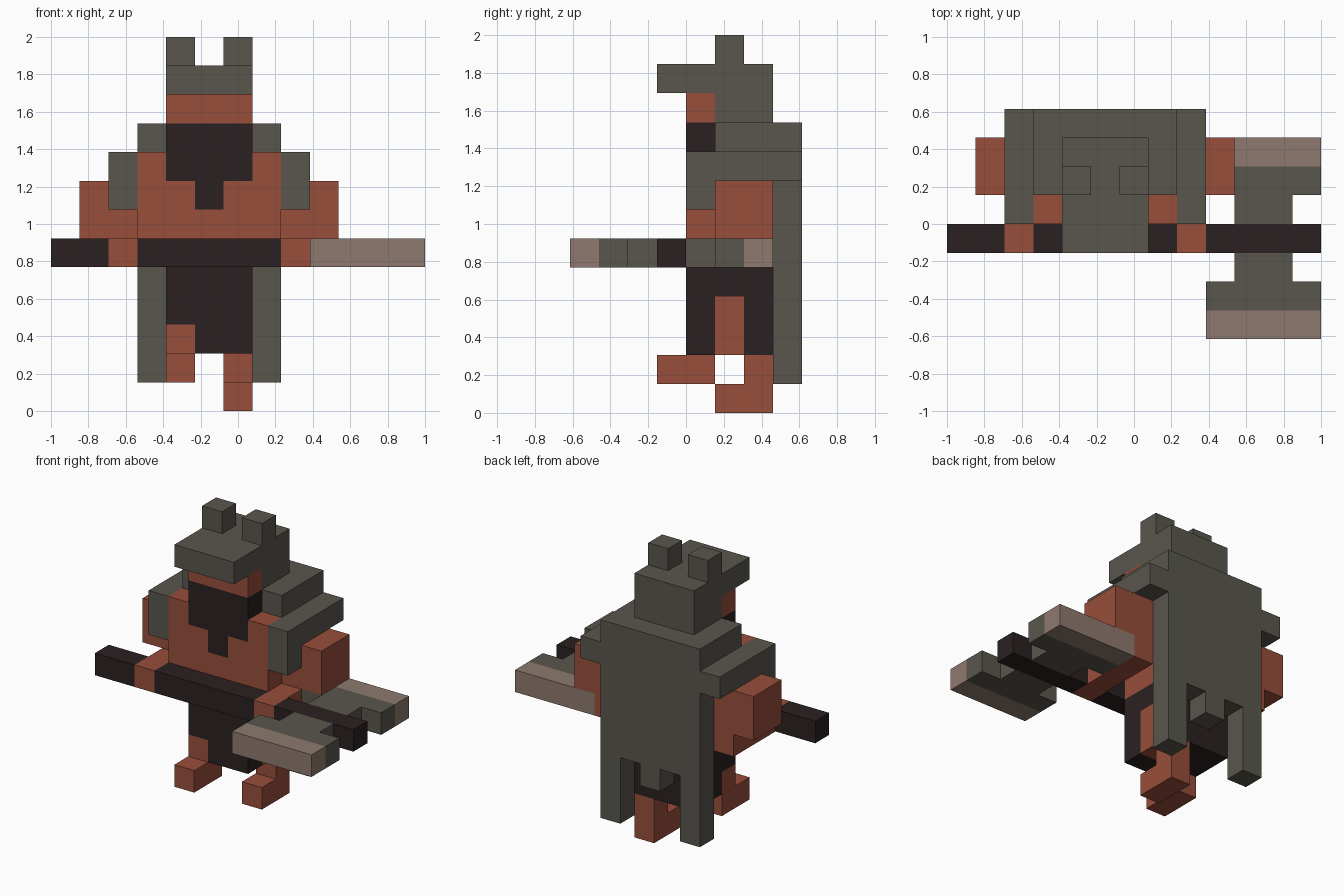
import bpy, bmesh
from mathutils import Matrix, Vector

cube = bpy.data.objects.get("Cube")
if cube:
    bpy.data.objects.remove(cube, do_unlink=True)

U = 2 / 13                       # one block
ORIGIN = Vector((-1, -4 * U, 0))  # corner of the block grid


def material(name, rgb):
    lin = [((c / 255 + 0.055) / 1.055) ** 2.4 for c in rgb]
    m = bpy.data.materials.new(name)
    m.use_nodes = True
    m.diffuse_color = (*lin, 1)
    bsdf = m.node_tree.nodes["Principled BSDF"]
    bsdf.inputs["Base Color"].default_value = (*lin, 1)
    bsdf.inputs["Roughness"].default_value = 0.9
    return m


GREY = material("stone grey", (88, 86, 77))
RUST = material("rust red", (152, 78, 59))
DARK = material("dark brown", (43, 33, 33))
TAN = material("pale tan", (142, 122, 110))


def part(name, mat, *boxes):
    """Blocks given as x0, x1, y0, y1, z0, z1 in grid cells."""
    bm = bmesh.new()
    for x0, x1, y0, y1, z0, z1 in boxes:
        centre = ORIGIN + Vector((x0 + x1, y0 + y1, z0 + z1)) * U / 2
        size = Vector((x1 - x0, y1 - y0, z1 - z0)) * U
        bmesh.ops.create_cube(bm, size=1, matrix=Matrix.LocRotScale(centre, None, size))
    me = bpy.data.meshes.new(name)
    bm.to_mesh(me)
    bm.free()
    me.materials.append(mat)
    ob = bpy.data.objects.new(name, me)
    bpy.context.collection.objects.link(ob)


def pair(name, mat, *boxes):
    """Left part plus its mirror across the middle of the body (cell 5.5)."""
    part("left_" + name, mat, *boxes)
    part("right_" + name, mat, *[(11 - b[1], 11 - b[0], *b[2:]) for b in boxes])


# Head and hood
pair("ear", GREY, (6, 7, 5, 6, 12, 13))
part("hood", GREY, (4, 7, 3, 7, 11, 12), (4, 7, 5, 7, 10, 11))
part("face", RUST, (4, 7, 4, 5, 10, 11))
part("beard", DARK, (4, 7, 4, 5, 8, 10), (5, 6, 4, 5, 7, 8))

# Torso, leaving room for the beard
part("torso", RUST, (3, 8, 5, 7, 6, 9), (3, 8, 4, 5, 6, 7),
     (3, 5, 4, 5, 7, 8), (6, 8, 4, 5, 7, 8),
     (3, 4, 4, 5, 8, 9), (7, 8, 4, 5, 8, 9))
part("waist", RUST, (4, 7, 4, 7, 5, 6))

# Cloak with two long tails and a stepped middle
part("cloak_collar", GREY, (3, 8, 5, 7, 9, 10))
part("cloak_back", GREY, (3, 8, 7, 8, 4, 10), (5, 6, 7, 8, 3, 4))
pair("cloak_tail", GREY, (7, 8, 7, 8, 1, 4))
pair("cloak_shoulder", GREY, (8, 9, 4, 8, 8, 9), (8, 9, 4, 5, 7, 8))

# Arms: upper arm, then forearm reaching forward to grip the handle
pair("arm", RUST, (8, 10, 5, 7, 6, 8))
pair("forearm", RUST, (8, 9, 3, 7, 5, 6))

# Trousers and striding legs
part("trousers", DARK, (4, 7, 4, 7, 4, 5), (4, 6, 5, 7, 2, 4),
     (5, 7, 4, 5, 2, 4), (4, 5, 4, 5, 3, 4), (6, 7, 6, 7, 2, 4))
part("left_leg", RUST, (6, 7, 5, 6, 2, 4), (6, 7, 6, 7, 1, 2))
part("left_foot", RUST, (6, 7, 5, 7, 0, 1))
part("right_leg", RUST, (4, 5, 4, 5, 2, 3))
part("right_foot", RUST, (4, 5, 3, 5, 1, 2))

# Two-headed hammer
part("hammer_handle", DARK, (0, 2, 3, 4, 5, 6), (3, 8, 3, 4, 5, 6), (9, 13, 3, 4, 5, 6))
for side, flip in (("front", False), ("back", True)):
    span = lambda a, b: (7 - b, 7 - a) if flip else (a, b)
    part("hammer_head_" + side, GREY, (9, 13, *span(1, 2), 5, 6), (10, 12, *span(2, 3), 5, 6))
    part("hammer_face_" + side, TAN, (9, 13, *span(0, 1), 5, 6))
